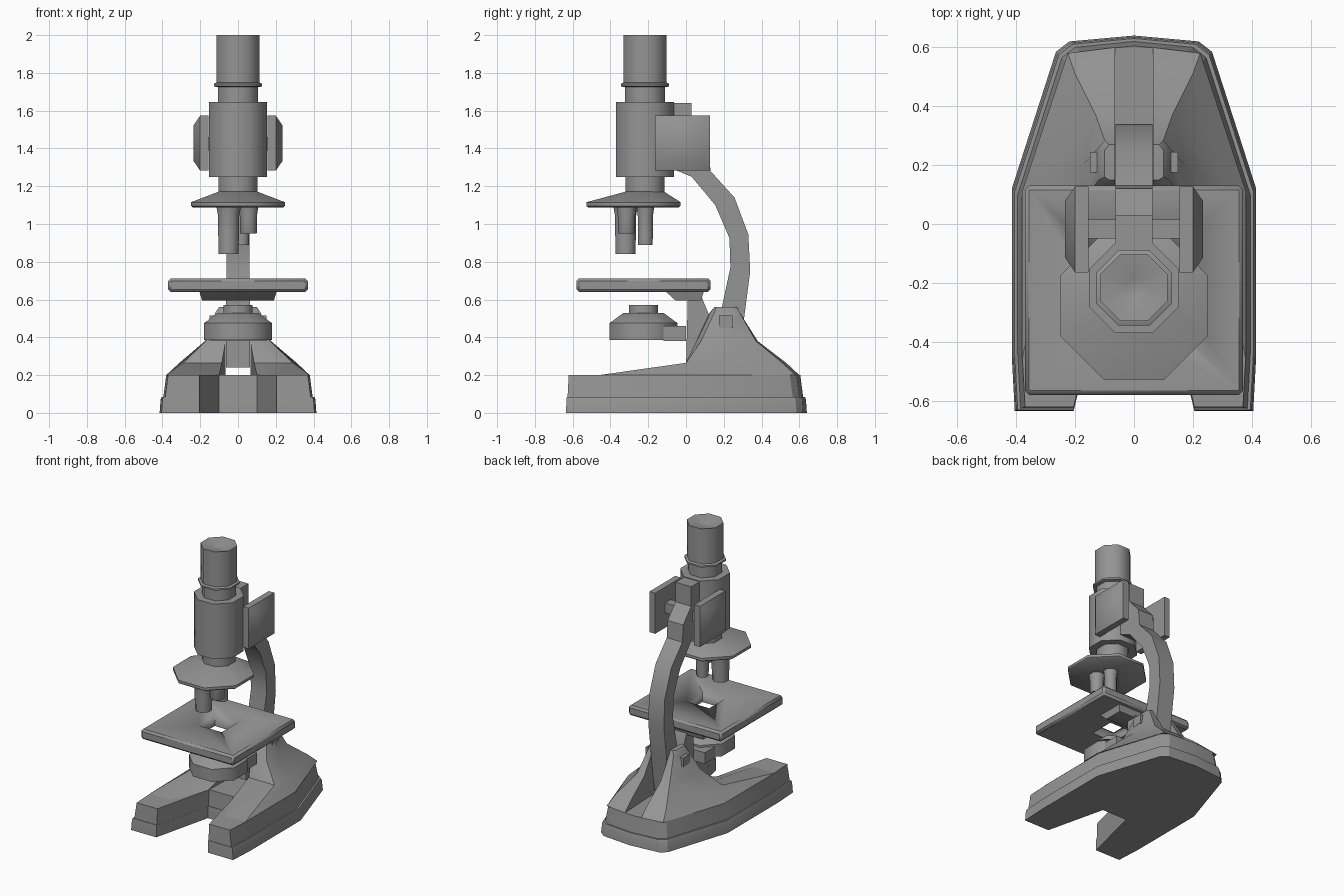
import bpy, bmesh, math

old = bpy.data.objects.get("Cube")
if old:
    bpy.data.objects.remove(old)

grey = bpy.data.materials.new("mid_grey")
grey.use_nodes = True
colour = (0.3, 0.3, 0.3, 1)
grey.diffuse_color = colour
grey.node_tree.nodes["Principled BSDF"].inputs["Base Color"].default_value = colour


def finish(name, bm, angle=50):
    bmesh.ops.recalc_face_normals(bm, faces=bm.faces)
    mesh = bpy.data.meshes.new(name)
    bm.to_mesh(mesh)
    bm.free()
    mesh.materials.append(grey)
    obj = bpy.data.objects.new(name, mesh)
    bpy.context.collection.objects.link(obj)
    bpy.ops.object.select_all(action='DESELECT')
    obj.select_set(True)
    bpy.context.view_layer.objects.active = obj
    bpy.ops.object.shade_smooth_by_angle(angle=math.radians(angle))
    return obj


def loft(name, sections, angle=50):
    """Skin a stack of matching point loops and cap both ends."""
    bm = bmesh.new()
    loops = [[bm.verts.new(p) for p in s] for s in sections]
    n = len(loops[0])
    for a, b in zip(loops, loops[1:]):
        for i in range(n):
            j = (i + 1) % n
            bm.faces.new((a[i], a[j], b[j], b[i]))
    bm.faces.new(loops[0])
    bm.faces.new(loops[-1])
    return finish(name, bm, angle)


def octagon(cx, cy, z, apothem):
    r = apothem / math.cos(math.pi / 8)
    angles = [math.pi / 8 + k * math.pi / 4 for k in range(8)]
    return [(cx + r * math.cos(a), cy + r * math.sin(a), z) for a in angles]


def turned(name, cx, cy, rings):
    return loft(name, [octagon(cx, cy, z, r) for z, r in rings])


def side_profile(name, points, half):
    return loft(name, [[(x, y, z) for y, z in points] for x in (-half, half)], 35)


def box(name, x, y, z, bevel=0):
    corners = [(x[0], y[0]), (x[1], y[0]), (x[1], y[1]), (x[0], y[1])]
    obj = loft(name, [[(a, b, h) for a, b in corners] for h in z])
    if bevel:
        mod = obj.modifiers.new("edge", 'BEVEL')
        mod.width, mod.segments = bevel, 1
    return obj


# horseshoe foot: one half outline, mirrored
half = [(0, .64), (.22, .62), (.265, .585), (.415, .12), (.415, -.45),
        (.405, -.635), (.205, -.635), (.1, -.2)]


def foot_loop(z, inset):
    right = [(max(x - inset, 0) if 0 < i < 6 else x,
              y - inset if y > 0 else y + inset * .4)
             for i, (x, y) in enumerate(half)]
    return [(x, y, z) for x, y in right] + [(-x, y, z) for x, y in right[:0:-1]]


loft("foot_plate", [foot_loop(0, 0), foot_loop(.07, .005), foot_loop(.085, .01)], 30)
loft("foot_body", [foot_loop(.085, .02), foot_loop(.2, .035)], 30)

# two sloping supports with a channel between them
levels = {
    .2: [(.1, -.2), (.215, -.46), (.38, -.46), (.38, .11), (.225, .58), (.065, .6)],
    .265: [(.085, 0), (.2, 0), (.29, .0), (.31, .12), (.2, .51), (.065, .53)],
    .38: [(.065, .055), (.13, .055), (.17, .08), (.175, .2), (.13, .37), (.065, .38)],
    .53: [(.065, .125), (.1, .13), (.12, .15), (.12, .26), (.1, .285), (.065, .285)],
    .56: [(.065, .15), (.085, .15), (.1, .16), (.1, .25), (.085, .27), (.065, .27)],
}
for side, tag in ((1, "left"), (-1, "right")):
    loft(tag + "_support",
         [[(side * x, y, z) for x, y in pts] for z, pts in levels.items()], 35)
box("pivot_bolt", (-.15, .15), (.175, .245), (.45, .515))

# curved arm and stage post
side_profile("arm", [
    (-.09, 1.64), (.03, 1.64), (.03, 1.5), (.12, 1.4), (.13, 1.28), (.257, 1.14),
    (.33, .945), (.34, .75), (.31, .52), (.27, .24), (.15, .24), (.19, .56),
    (.235, .77), (.23, .925), (.155, 1.1), (.03, 1.25), (-.09, 1.3)], .062)
side_profile("stage_post", [(0, .24), (.13, .24), (.13, .5), (.08, .62), (.01, .62)], .064)
loft("stage_bracket", [[(-x, y0, z), (x, y0, z), (x, y1, z), (-x, y1, z)]
     for z, x, y0, y1 in ((.595, .19, -.055, .08), (.645, .205, -.11, .095))])

# stage plate with a square opening
stage = box("stage", (-.37, .37), (-.58, .13), (.64, .712))
cutter = box("stage_opening", (-.09, .09), (-.315, -.135), (.5, .8))
cutter.hide_render = True
cutter.hide_set(True)
edge = stage.modifiers.new("edge", 'BEVEL')
edge.width, edge.segments = .014, 1
cut = stage.modifiers.new("opening", 'BOOLEAN')
cut.object, cut.operation, cut.solver = cutter, 'DIFFERENCE', 'EXACT'

# condenser below the stage
turned("condenser", 0, -.225,
       [(.385, .18), (.475, .18), (.53, .105), (.53, .078), (.572, .078)])
box("condenser_mount", (-.15, .15), (-.12, 0), (.38, .46))

# tube from body to eyepiece, with a dished top
tube_y = -.217
turned("body_tube", 0, tube_y, [(1.15, .103), (1.25, .103), (1.25, .153),
                               (1.645, .153), (1.645, .105), (1.73, .105)])
turned("eyepiece_ring", 0, tube_y, [(1.725, .115), (1.73, .128), (1.742, .128), (1.748, .115)])
turned("eyepiece", 0, tube_y, [(1.73, .113), (2, .113), (2, .108), (1.97, .03)])

# nosepiece disc and objectives
loft("nosepiece", [octagon(0, y, z, r) for y, z, r in (
    (-.278, 1.088, .24), (-.278, 1.096, .25), (-.278, 1.115, .25), (-.217, 1.172, .1))])
for name, x, y, low, r in (("long_objective", -.05, -.32, .84, .055),
                           ("short_objective", .055, -.315, .95, .045),
                           ("middle_objective", .02, -.215, .89, .04)):
    turned(name, x, y, [(low, r * .95), (.955, r), (1.04, r), (1.1, r * 1.2)])

# focus knobs: square plates with sloped outer faces on one shaft
def square(x, h):
    return [(x, -.018 + h * a, 1.428 + h * b) for a, b in ((-1, -1), (1, -1), (1, 1), (-1, 1))]


for side, tag in ((1, "left"), (-1, "right")):
    loft(tag + "_knob", [square(side * x, h) for x, h in ((.155, .146), (.2, .146), (.235, .095))])
box("knob_shaft", (-.16, .16), (-.05, .015), (1.39, 1.46))
